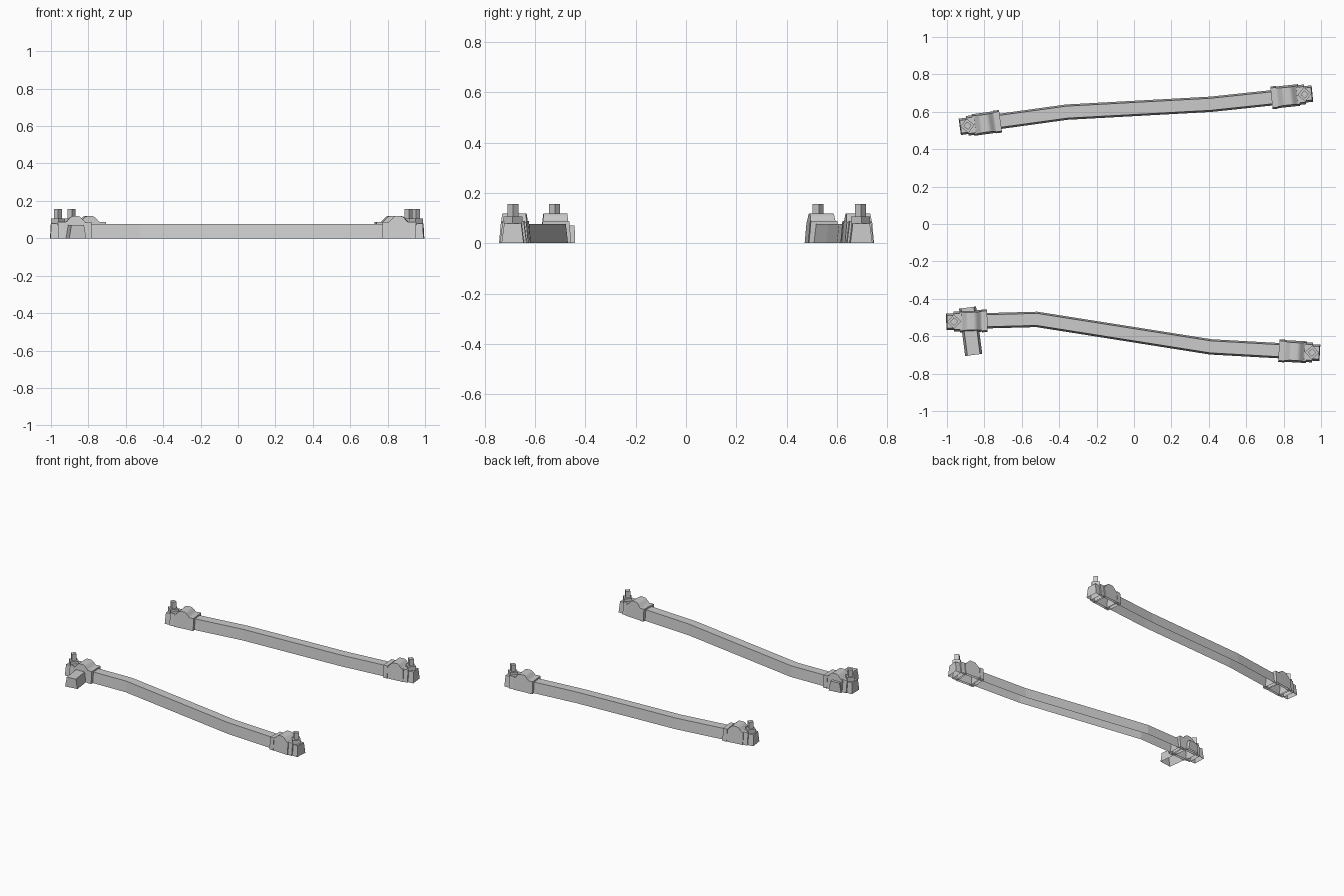
import bpy, bmesh, math
from mathutils import Vector, Matrix

if "Cube" in bpy.data.objects:
    bpy.data.objects.remove(bpy.data.objects["Cube"])


def finish(name, bm, mat=Matrix()):
    bmesh.ops.recalc_face_normals(bm, faces=bm.faces)
    me = bpy.data.meshes.new(name)
    bm.to_mesh(me)
    bm.free()
    ob = bpy.data.objects.new(name, me)
    bpy.context.collection.objects.link(ob)
    ob.matrix_world = mat
    return ob


def loft(name, sections, mat=Matrix(), caps=True):
    """Bridge open-bottomed sections (left foot, left top, right top, right foot)."""
    bm = bmesh.new()
    rows = [[bm.verts.new(p) for p in s] for s in sections]
    for a, b in zip(rows, rows[1:]):
        for i in range(3):
            bm.faces.new((a[i], a[i + 1], b[i + 1], b[i]))
    if caps:
        bm.faces.new(rows[0])
        bm.faces.new(rows[-1])
    return finish(name, bm, mat)


def trapezoid(u, foot, top, z, lean=0.0):
    return [(u, foot, 0), (u - lean, top, z), (u - lean, -top, z), (u, -foot, 0)]


def wall(name, pts, foot=0.041, top=0.032, z=0.077):
    # mitred sweep of a trapezoid along a ground path
    pts = [Vector(p) for p in pts]
    secs = []
    for i, p in enumerate(pts):
        ds = []
        if i:
            ds.append((p - pts[i - 1]).normalized())
        if i < len(pts) - 1:
            ds.append((pts[i + 1] - p).normalized())
        d = sum(ds, Vector((0, 0))).normalized()
        n = Vector((-d.y, d.x)) / d.dot(ds[0])
        secs.append([(*(p + n * w), h) for w, h in
                     ((foot, 0), (top, z), (-top, z), (-foot, 0))])
    return loft(name, secs)


def diamond_post(name, r, z0, z1, mat):
    bm = bmesh.new()
    bmesh.ops.create_cone(bm, cap_ends=True, segments=4, radius1=r, radius2=r, depth=z1 - z0)
    bmesh.ops.translate(bm, verts=bm.verts, vec=(0, 0, (z0 + z1) / 2))
    # keep corners on the axes so the post reads as a diamond
    v = max(bm.verts, key=lambda w: w.co.x)
    if abs(v.co.y) > 0.001:
        bmesh.ops.rotate(bm, verts=bm.verts, matrix=Matrix.Rotation(math.pi / 4, 3, 'Z'))
    return finish(name, bm, mat)


def end_fitting(label, post, inner):
    d = (Vector(post) - Vector(inner)).normalized()
    mat = Matrix.Translation((*post, 0)) @ Matrix.Rotation(math.atan2(d.y, d.x), 4, 'Z')
    # outer nub and stepped block beneath the post
    loft(label + "_nub", [trapezoid(-0.03, 0.044, 0.034, 0.078),
                          trapezoid(0.042, 0.044, 0.034, 0.078, 0.004)], mat)
    loft(label + "_step", [trapezoid(-0.04, 0.053, 0.042, 0.088),
                           trapezoid(0.002, 0.053, 0.042, 0.088)], mat)
    # humped body
    secs = []
    for i in range(17):
        u = -0.155 + 0.125 * i / 16
        t = min(1, 2.6 * (0.5 - abs(i / 16 - 0.5)))
        z = 0.083 + 0.035 * (0.5 - 0.5 * math.cos(math.pi * t))
        secs.append(trapezoid(u, 0.058, 0.058 - 0.09 * z, z))
    body = loft(label + "_body", secs, mat)
    for f in body.data.polygons:
        f.use_smooth = abs(f.normal.x) < 0.95
    body.data.set_sharp_from_angle(angle=math.radians(30))
    # collar around the wall
    loft(label + "_collar", [trapezoid(-0.178, 0.061, 0.053, 0.088),
                             trapezoid(-0.147, 0.061, 0.053, 0.088)], mat)
    # diamond post and its plinth
    diamond_post(label + "_post_plinth", 0.038, 0.07, 0.107, mat)
    diamond_post(label + "_post", 0.022, 0.10, 0.156, mat)


# two bent walls with a fitting on every end
for label, path in {
    "rear_wall": [(-0.89, 0.525), (-0.36, 0.598), (0.41, 0.64), (0.912, 0.693)],
    "front_wall": [(-0.962, -0.522), (-0.52, -0.51), (0.41, -0.657), (0.952, -0.687)],
}.items():
    wall(label, path)
    end_fitting(label + "_left", path[0], path[1])
    end_fitting(label + "_right", path[-1], path[-2])

# short branch crossing the front left fitting
wall("branch_stub", [(-0.89, -0.447), (-0.857, -0.70)], 0.046, 0.034, 0.07)
